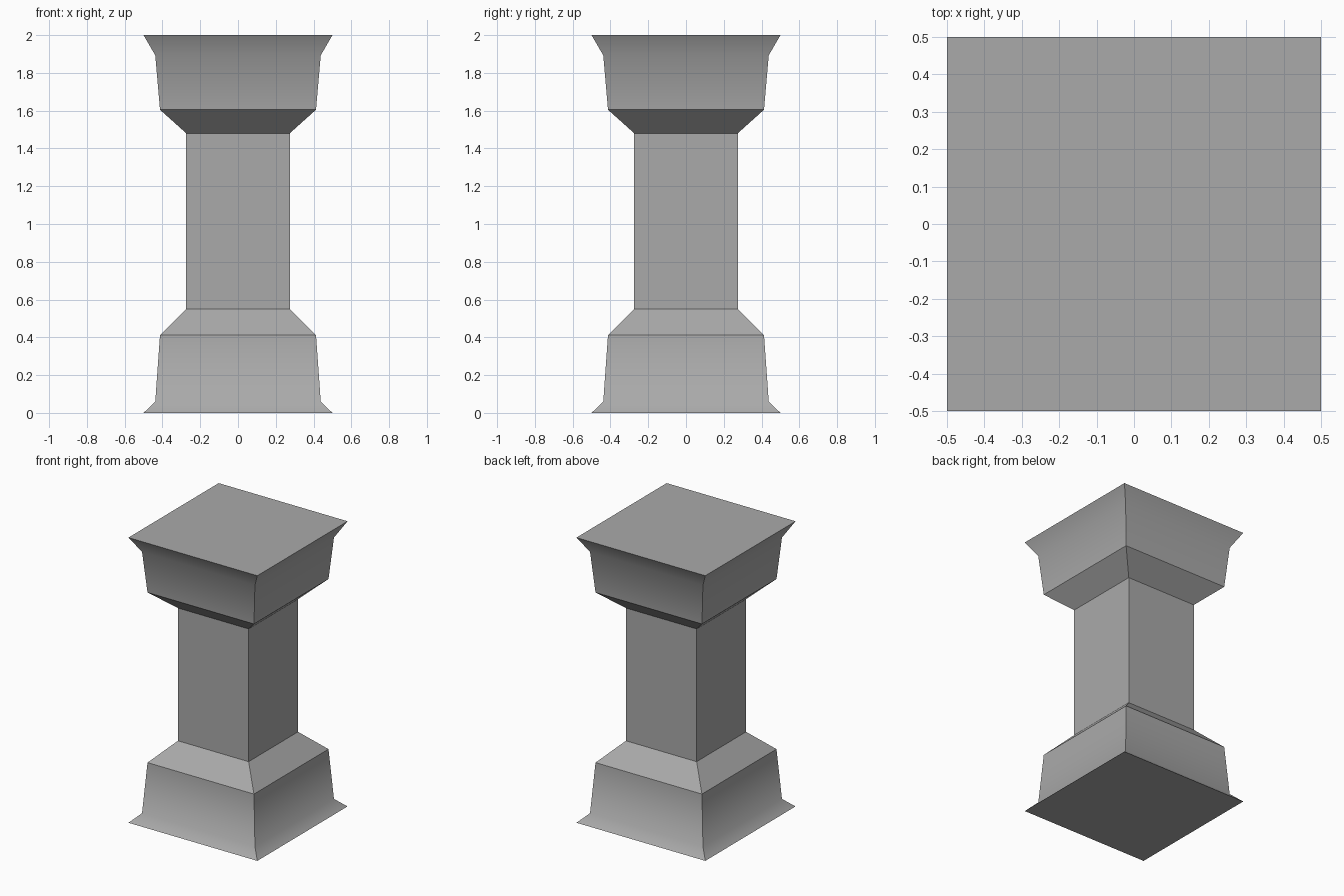
import bpy
import bmesh

cube = bpy.data.objects.get("Cube")
if cube:
    bpy.data.objects.remove(cube, do_unlink=True)

# Single stone colour
stone = bpy.data.materials.new("grey stone")
stone.use_nodes = True
colour = (0.4, 0.4, 0.4, 1.0)
stone.diffuse_color = colour
stone.node_tree.nodes["Principled BSDF"].inputs["Base Color"].default_value = colour

CORNERS = ((-1, -1), (1, -1), (1, 1), (-1, 1))


def square_part(name, profile, soft=(), cap_bottom=False, cap_top=False):
    """Stack square rings from (half width, height) pairs; rings in soft shade smoothly."""
    bm = bmesh.new()
    rings = [[bm.verts.new((x * w, y * w, z)) for x, y in CORNERS] for w, z in profile]
    for low, high in zip(rings, rings[1:]):
        for i in range(4):
            j = (i + 1) % 4
            bm.faces.new((low[i], low[j], high[j], high[i]))
    if cap_bottom:
        bm.faces.new(rings[0][::-1])
    if cap_top:
        bm.faces.new(rings[-1])
    for face in bm.faces:
        face.smooth = True
    for edge in bm.edges:
        edge.smooth = False
    for index in soft:
        ring = rings[index]
        for i in range(4):
            bm.edges.get((ring[i], ring[(i + 1) % 4])).smooth = True
    mesh = bpy.data.meshes.new(name)
    bm.to_mesh(mesh)
    bm.free()
    mesh.materials.append(stone)
    obj = bpy.data.objects.new(name, mesh)
    bpy.context.collection.objects.link(obj)
    return obj


# Flared foot with sloping shoulder
square_part("plinth", [(0.5, 0), (0.438, 0.06), (0.413, 0.412), (0.274, 0.549)],
            soft=[1], cap_bottom=True)

# Plain square column
square_part("shaft", [(0.274, 0.549), (0.274, 1.48)])

# Flared head with flat top
square_part("capital", [(0.274, 1.48), (0.413, 1.605), (0.438, 1.893), (0.5, 2)],
            soft=[2], cap_top=True)
